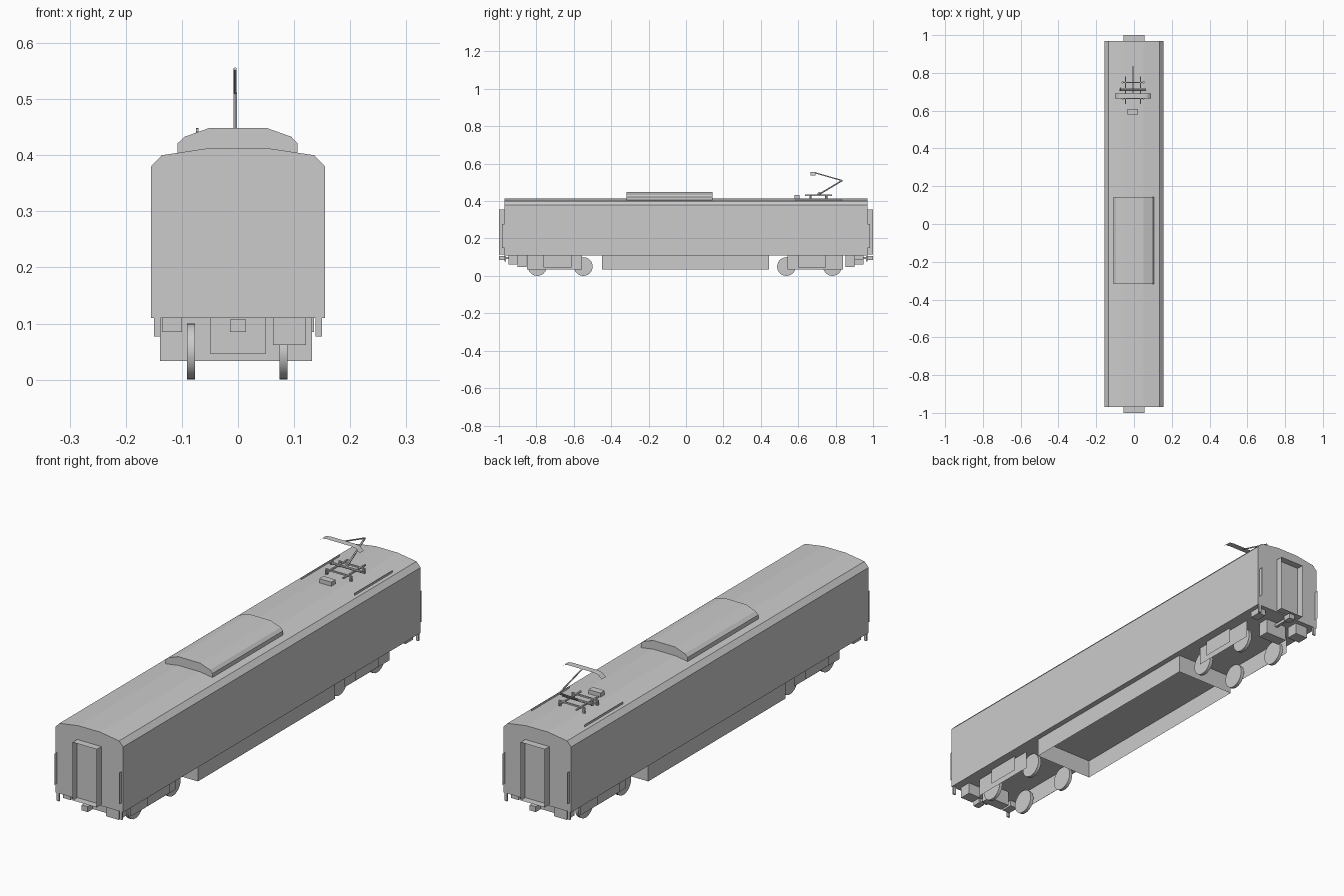
import bpy, bmesh, math
from mathutils import Vector, Matrix

if "Cube" in bpy.data.objects:
    bpy.data.objects.remove(bpy.data.objects["Cube"])


def finish(name, bm):
    me = bpy.data.meshes.new(name)
    bm.to_mesh(me)
    bm.free()
    ob = bpy.data.objects.new(name, me)
    bpy.context.collection.objects.link(ob)
    return ob


def box(name, x0, x1, y0, y1, z0, z1, drop=()):
    """Box from its limits; faces whose normal is in drop are left out."""
    bm = bmesh.new()
    bmesh.ops.create_cube(bm, size=1)
    for v in bm.verts:
        v.co = Vector(((x0 + x1) / 2 + v.co.x * (x1 - x0),
                       (y0 + y1) / 2 + v.co.y * (y1 - y0),
                       (z0 + z1) / 2 + v.co.z * (z1 - z0)))
    bm.normal_update()
    gone = [f for f in bm.faces if any(f.normal.dot(Vector(d)) > 0.9 for d in drop)]
    bmesh.ops.delete(bm, geom=gone, context='FACES')
    return finish(name, bm)


def prism(name, profile, y0, y1, solid=True):
    """Profile in x, z swept along y; an open strip when not solid."""
    bm = bmesh.new()
    a = [bm.verts.new((x, y0, z)) for x, z in profile]
    b = [bm.verts.new((x, y1, z)) for x, z in profile]
    n = len(a)
    for i in range(n if solid else n - 1):
        j = (i + 1) % n
        bm.faces.new((a[i], a[j], b[j], b[i]))
    if solid:
        bm.faces.new(a[::-1])
        bm.faces.new(b)
        bmesh.ops.recalc_face_normals(bm, faces=bm.faces)
    return finish(name, bm)


def rod(name, p, q, r, sides=6):
    p, q = Vector(p), Vector(q)
    d = q - p
    bm = bmesh.new()
    rot = d.to_track_quat('Z', 'Y').to_matrix().to_4x4()
    bmesh.ops.create_cone(bm, cap_ends=True, segments=sides, radius1=r, radius2=r,
                          depth=d.length, matrix=Matrix.Translation((p + q) / 2) @ rot)
    return finish(name, bm)


def sheet_x(name, x, y0, y1, z0, z1):
    """Flat plate standing across the x axis."""
    bm = bmesh.new()
    c = [(y0, z0), (y1, z0), (y1, z1), (y0, z1)]
    bm.faces.new([bm.verts.new((x, y, z)) for y, z in (c if x > 0 else c[::-1])])
    return finish(name, bm)


def turn_half(ob):
    ob.data.transform(Matrix.Rotation(math.pi, 4, 'Z'))


# Car body and roof unit
body = [(-.155, .11), (-.155, .38), (-.136, .40), (-.05, .413),
        (.05, .413), (.136, .40), (.155, .38), (.155, .11)]
prism("car_body", body, -.97, .97)
unit = [(-.108, .403), (-.108, .421), (-.095, .433), (-.05, .449),
        (.05, .449), (.095, .433), (.106, .421), (.106, .403)]
prism("roof_air_unit", unit, -.318, .143)

# Underfloor skirt, open below
box("underfloor_skirt", -.139, .132, -.45, .445, .033, .11,
    drop=[(0, 0, -1), (0, 0, 1)])

# Bogies, mirrored front to back
for end, s in (("front", -1), ("rear", 1)):
    def ys(a, b):
        return sorted((s * a - .006, s * b - .006))
    for side, x in (("left", -.084), ("right", .081)):
        for k, y in enumerate((.543, .789)):
            y = s * y - .006
            w = rod(f"{end}_{side}_wheel_{k}", (x - .007, y, .05), (x + .007, y, .05), .05, 24)
            for p in w.data.polygons:
                p.use_smooth = len(p.vertices) == 4
        sg = 1 if x > 0 else -1
        sheet_x(f"{end}_{side}_bogie_frame", sg * .105, *ys(.55, .845), .034, .11)
        sheet_x(f"{end}_{side}_bogie_cover", sg * .118, *ys(.605, .755), .045, .11)

# End equipment, turned half round for the rear
for end in ("front", "rear"):
    parts = [
        box(f"{end}_centre_case", -.05, .05, -.90, -.853, .047, .11),
        box(f"{end}_large_case", .062, .121, -.95, -.90, .062, .11),
        box(f"{end}_small_case", -.135, -.10, -.95, -.90, .085, .11),
        box(f"{end}_coupler_head", -.014, .014, -1.0, -.965, .085, .107),
        box(f"{end}_coupler_bar", -.006, .006, -.965, -.90, .09, .102),
        # Gangway surround is an open tube of thin sheet
        box(f"{end}_gangway", -.055, .055, -1.0, -.97, .115, .355,
            drop=[(0, 1, 0), (0, -1, 0)]),
    ]
    for s in (-1, 1):
        parts.append(sheet_x(f"{end}_handrail", s * .148, -.985, -.97, .148, .277))
        a, b = sorted((s * .138, s * .15))
        parts.append(box(f"{end}_step", a, b, -.97, -.963, .077, .11))
    if end == "rear":
        for p in parts:
            turn_half(p)

# Pantograph base
c = -.005
for s in (-1, 1):
    x = c + s * .04
    box("pantograph_base_rail", x - .003, x + .003, .635, .78, .428, .434)
    for y in (.665, .75):
        x2 = c + s * .055
        rod("pantograph_insulator", (x2, y, .405), (x2, y, .43), .006, 8)
    sheet_x("roof_strip", s * .122, .585, .835, .398, .411)
for y in (.665, .75):
    box("pantograph_cross_rail", c - .06, c + .06, y - .003, y + .003, .428, .434)
rod("pantograph_pivot", (-.076, .713, .436), (.064, .713, .436), .005, 8)
rod("pantograph_pivot_disc", (-.075, .713, .439), (-.07, .713, .439), .01, 10)
box("pantograph_control_case", -.035, .02, .58, .608, .415, .432)

# Pantograph arms and contact strip
rod("pantograph_lower_arm", (c, .713, .437), (c, .835, .51), .004)
rod("pantograph_upper_arm", (c, .835, .51), (c, .68, .554), .003)
prism("pantograph_contact_strip",
      [(-.10, .538), (-.082, .553), (-.06, .556), (.05, .556), (.072, .553), (.09, .538)],
      .665, .692, solid=False)
